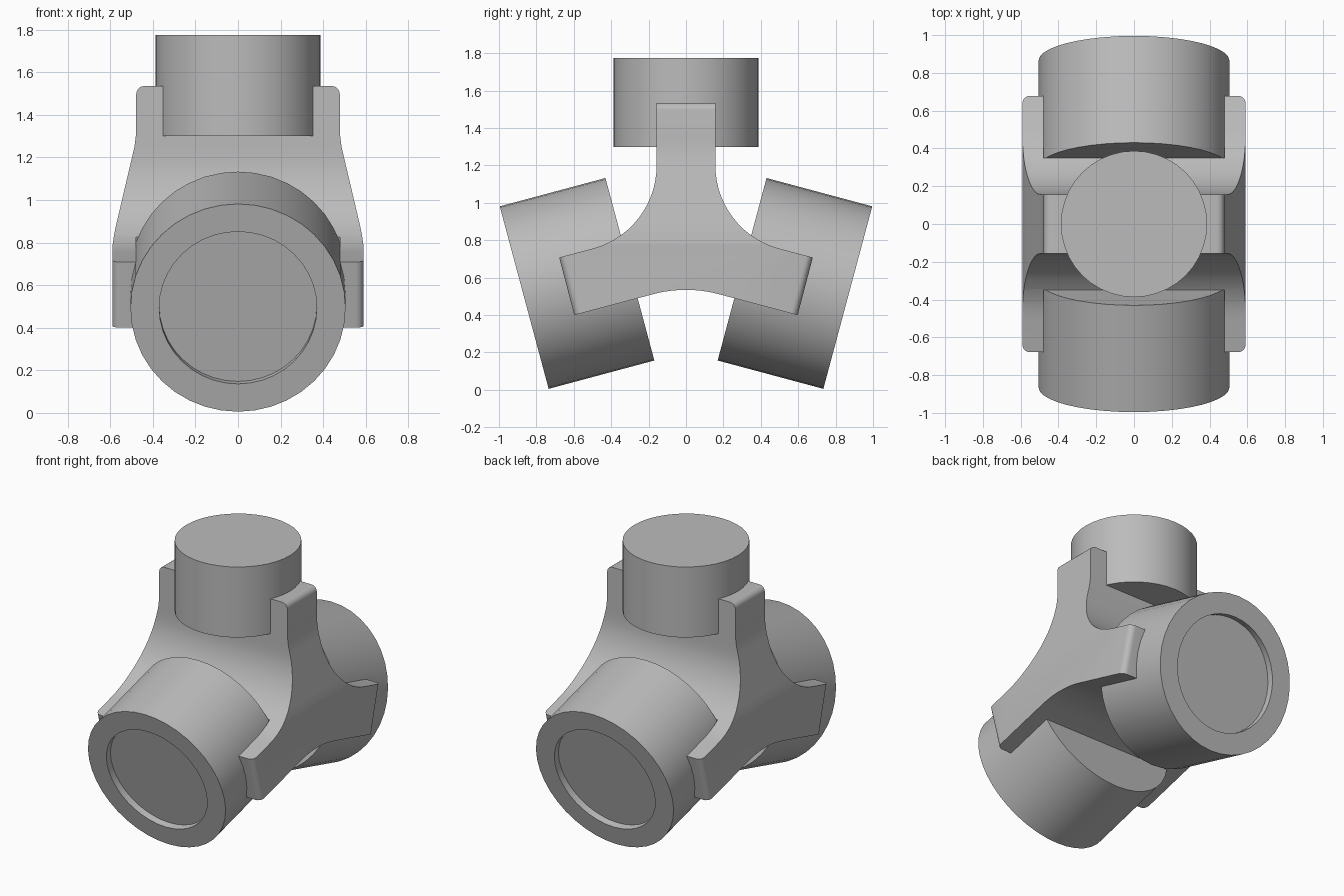
import bpy, bmesh
from math import cos, sin, radians
from mathutils import Matrix, Vector

cube = bpy.data.objects.get("Cube")
if cube:
    bpy.data.objects.remove(cube, do_unlink=True)

grey = bpy.data.materials.new("plain_grey")
grey.use_nodes = True
grey.diffuse_color = (0.5, 0.5, 0.5, 1)
grey.node_tree.nodes["Principled BSDF"].inputs["Base Color"].default_value = (0.5, 0.5, 0.5, 1)

TILT = radians(15)


def finish(name, bm):
    bmesh.ops.recalc_face_normals(bm, faces=bm.faces)
    mesh = bpy.data.meshes.new(name)
    bm.to_mesh(mesh)
    bm.free()
    mesh.materials.append(grey)
    ob = bpy.data.objects.new(name, mesh)
    bpy.context.collection.objects.link(ob)
    return ob


def smooth(ob):
    bpy.ops.object.select_all(action='DESELECT')
    ob.select_set(True)
    bpy.context.view_layer.objects.active = ob
    bpy.ops.object.shade_smooth_by_angle(angle=radians(25))


def prism(name, points, axis, half):
    """Extrude a closed (u, z) outline along axis, centred on the origin."""
    bm = bmesh.new()
    if axis == 'X':
        verts = [bm.verts.new((-half, u, z)) for u, z in points]
        step = Vector((2 * half, 0, 0))
    else:
        verts = [bm.verts.new((u, -half, z)) for u, z in points]
        step = Vector((0, 2 * half, 0))
    face = bm.faces.new(verts)
    out = bmesh.ops.extrude_face_region(bm, geom=[face], use_keep_orig=True)
    bmesh.ops.translate(bm, vec=step, verts=[v for v in out["geom"] if isinstance(v, bmesh.types.BMVert)])
    return finish(name, bm)


def box(name, size, matrix):
    bm = bmesh.new()
    bmesh.ops.create_cube(bm, size=1, matrix=matrix @ Matrix.Diagonal((*size, 1)))
    return finish(name, bm)


def mirrored(half):
    return half + [(-u, z) for u, z in reversed(half)]


def arc(cy, cz, r, start, end, n):
    angles = [radians(start + (end - start) * i / n) for i in range(n + 1)]
    return [(cy + r * cos(a), cz + r * sin(a)) for a in angles]


# Yoke: three-armed side outline trimmed by the tapering front outline
side = [(0.157, 1.535)] + arc(0.617, 1.2, 0.46, 180, 255, 14)
side += [(0.678, 0.708), (0.597, 0.4)] + arc(0, -0.145, 0.68, 75, 87, 4)
front = [(0.478, 1.6), (0.478, 1.34), (0.48, 1.3), (0.486, 1.25),
         (0.573, 0.88), (0.583, 0.83), (0.59, 0.78), (0.59, 0.3)]
yoke = prism("yoke", mirrored(side), 'X', 0.8)
cutters = [("INTERSECT", prism("taper_cutter", mirrored(front), 'Y', 1.2))]

# Sockets cut for the three cylinders
cutters.append(("DIFFERENCE", box("top_slot_cutter", (0.7, 1, 1), Matrix.Translation((0, 0, 1.8)))))
INNER = Vector((0, 0.3, 0.645))
for s, label in ((1, "back"), (-1, "front")):
    place = (Matrix.Translation((0, s * INNER.y, INNER.z)) @ Matrix.Rotation(-s * TILT, 4, 'X')
             @ Matrix.Translation((0, s * 0.5, 0)))
    cutters.append(("DIFFERENCE", box(label + "_slot_cutter", (0.96, 1, 1), place)))

for op, cutter in cutters:
    mod = yoke.modifiers.new(cutter.name, 'BOOLEAN')
    mod.operation, mod.object, mod.solver = op, cutter, 'EXACT'
    cutter.hide_render = True
bpy.context.view_layer.update()
bm = bmesh.new()
bm.from_object(yoke, bpy.context.evaluated_depsgraph_get())
yoke.modifiers.clear()
for op, cutter in cutters:
    bpy.data.objects.remove(cutter, do_unlink=True)

# Rounded outer corners on the prong tips
bmesh.ops.dissolve_limit(bm, angle_limit=0.002, verts=bm.verts, edges=bm.edges)


def outer_tip(e):
    a, b = (v.co for v in e.verts)
    if a.x * b.x < 0:
        return False
    top = min(a.z, b.z) > 1.53 and min(abs(a.x), abs(b.x)) > 0.47
    end = min(abs(a.y), abs(b.y)) > 0.59 and min(abs(a.x), abs(b.x)) > 0.58
    return (top or end) and abs(a.x - b.x) < 0.001 and a.y * b.y * (-1 if top else 1) > 0


bmesh.ops.bevel(bm, geom=[e for e in bm.edges if outer_tip(e)], offset=0.038,
                segments=5, profile=0.5, affect='EDGES')
bm.to_mesh(yoke.data)
bm.free()
smooth(yoke)


def cylinder(name, radius, length, matrix, recess=None):
    """Cylinder running from the local origin along +z, with an optional recessed end."""
    bm = bmesh.new()
    bmesh.ops.create_cone(bm, cap_ends=True, segments=40, radius1=radius, radius2=radius,
                          depth=length, matrix=Matrix.Translation((0, 0, length / 2)))
    if recess:
        rim, depth = recess
        end = max(bm.faces, key=lambda f: f.calc_center_median().z)
        bmesh.ops.inset_region(bm, faces=[end], thickness=radius - rim)
        floor = bmesh.ops.extrude_discrete_faces(bm, faces=[end])["faces"][0]
        bmesh.ops.translate(bm, vec=(0, 0, -depth), verts=floor.verts)
    bm.transform(matrix)
    smooth(finish(name, bm))


# Upright cylinder and the two recessed, tilted ones
cylinder("top_cylinder", 0.387, 0.475, Matrix.Translation((0, 0, 1.3)))
for s, label in ((1, "back"), (-1, "front")):
    aim = Matrix.Rotation(-s * (radians(90) + TILT), 4, 'X')
    cylinder(label + "_cylinder", 0.505, 0.585,
             Matrix.Translation((0, s * INNER.y, INNER.z)) @ aim, recess=(0.37, 0.045))
